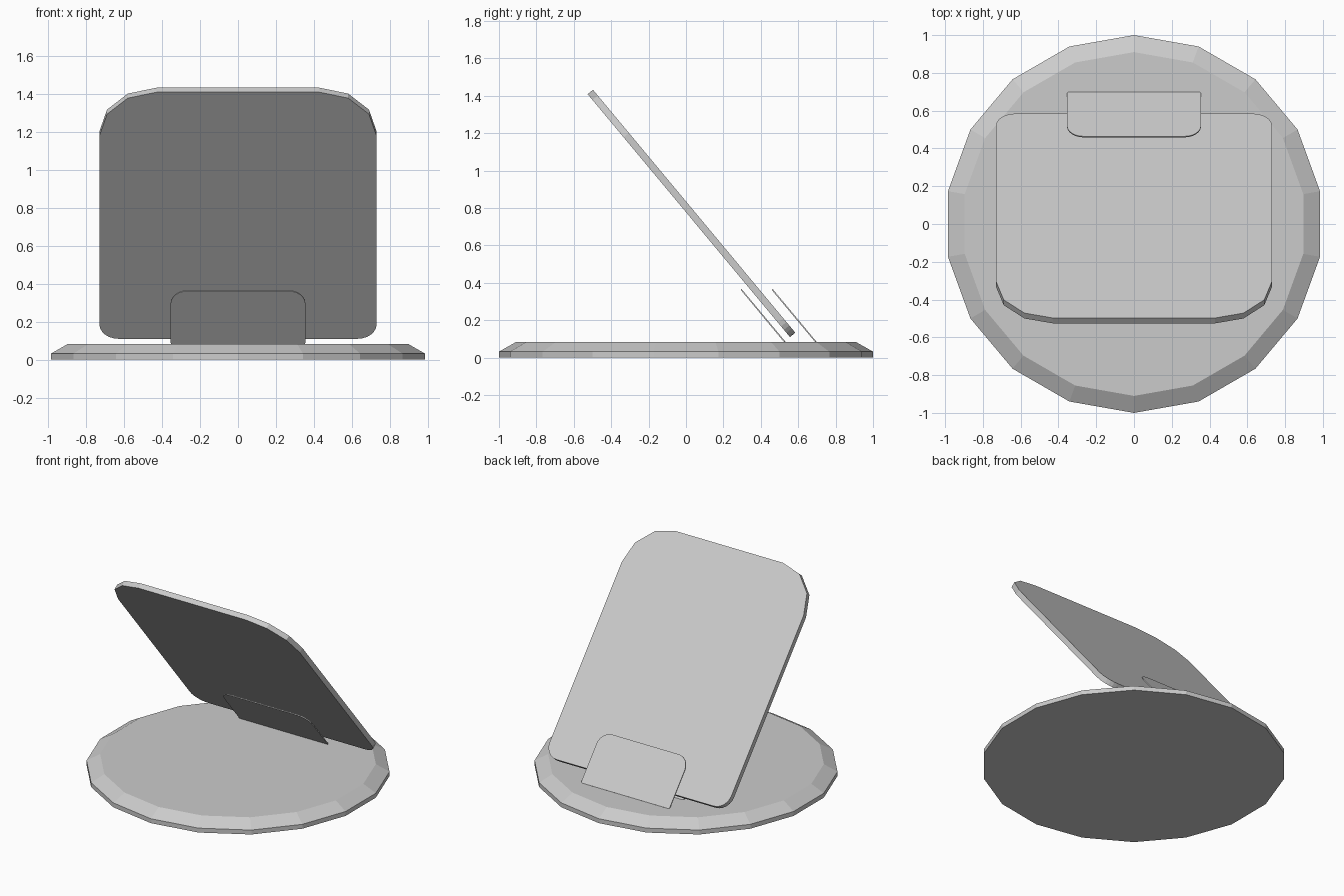
import bpy, bmesh
from math import sin, cos, pi, radians
from mathutils import Vector

if "Cube" in bpy.data.objects:
    bpy.data.objects.remove(bpy.data.objects["Cube"])

TILT = radians(50.2)
ALONG = Vector((0, -cos(TILT), sin(TILT)))   # up the slope
NORMAL = Vector((0, sin(TILT), cos(TILT)))   # towards the back


def finish(name, bm):
    bmesh.ops.recalc_face_normals(bm, faces=bm.faces)
    mesh = bpy.data.meshes.new(name)
    bm.to_mesh(mesh)
    bm.free()
    obj = bpy.data.objects.new(name, mesh)
    bpy.context.collection.objects.link(obj)
    return obj


def arc(cx, cy, r, start, segments):
    return [(cx + r * cos(start + pi / 2 * i / segments),
             cy + r * sin(start + pi / 2 * i / segments)) for i in range(segments + 1)]


def sloped_plate(name, foot, half, length, thick, top, bottom):
    """Rounded plate rising from foot (y, z); top/bottom = (radius, segments)."""
    (rt, nt), (rb, nb) = top, bottom
    outline = (arc(half - rb, rb, rb, -pi / 2, nb)
               + arc(half - rt, length - rt, rt, 0, nt)
               + arc(rt - half, length - rt, rt, pi / 2, nt)
               + arc(rb - half, rb, rb, pi, nb))
    origin = Vector((0, *foot))
    bm = bmesh.new()
    face = bm.faces.new([bm.verts.new(origin + Vector((x, 0, 0)) + ALONG * v)
                         for x, v in outline])
    ext = bmesh.ops.extrude_face_region(bm, geom=[face])
    verts = [g for g in ext["geom"] if isinstance(g, bmesh.types.BMVert)]
    bmesh.ops.translate(bm, verts=verts, vec=NORMAL * thick)
    return finish(name, bm)


# Round base: 18-sided disc with a chamfered rim
bm = bmesh.new()
N = 18
rings = [[bm.verts.new((r * cos(pi / 2 + 2 * pi * i / N), r * sin(pi / 2 + 2 * pi * i / N), z))
          for i in range(N)] for r, z in ((1, 0), (1, 0.032), (0.91, 0.083))]
for lo, hi in zip(rings, rings[1:]):
    for i in range(N):
        j = (i + 1) % N
        bm.faces.new((lo[i], lo[j], hi[j], hi[i]))
bm.faces.new(rings[0])
bm.faces.new(rings[-1])
finish("base", bm)

# Leaning panel: faceted upper corners, small round lower corners
sloped_plate("panel", (0.556, 0.11), 0.73, 1.69, 0.037, (0.3, 3), (0.1, 6))

# Two thin holder tabs in front of and behind the panel
for name, y in (("front_tab", 0.528), ("back_tab", 0.694)):
    sloped_plate(name, (y, 0.079), 0.355, 0.368, 0.007, (0.09, 6), (0.012, 2))
